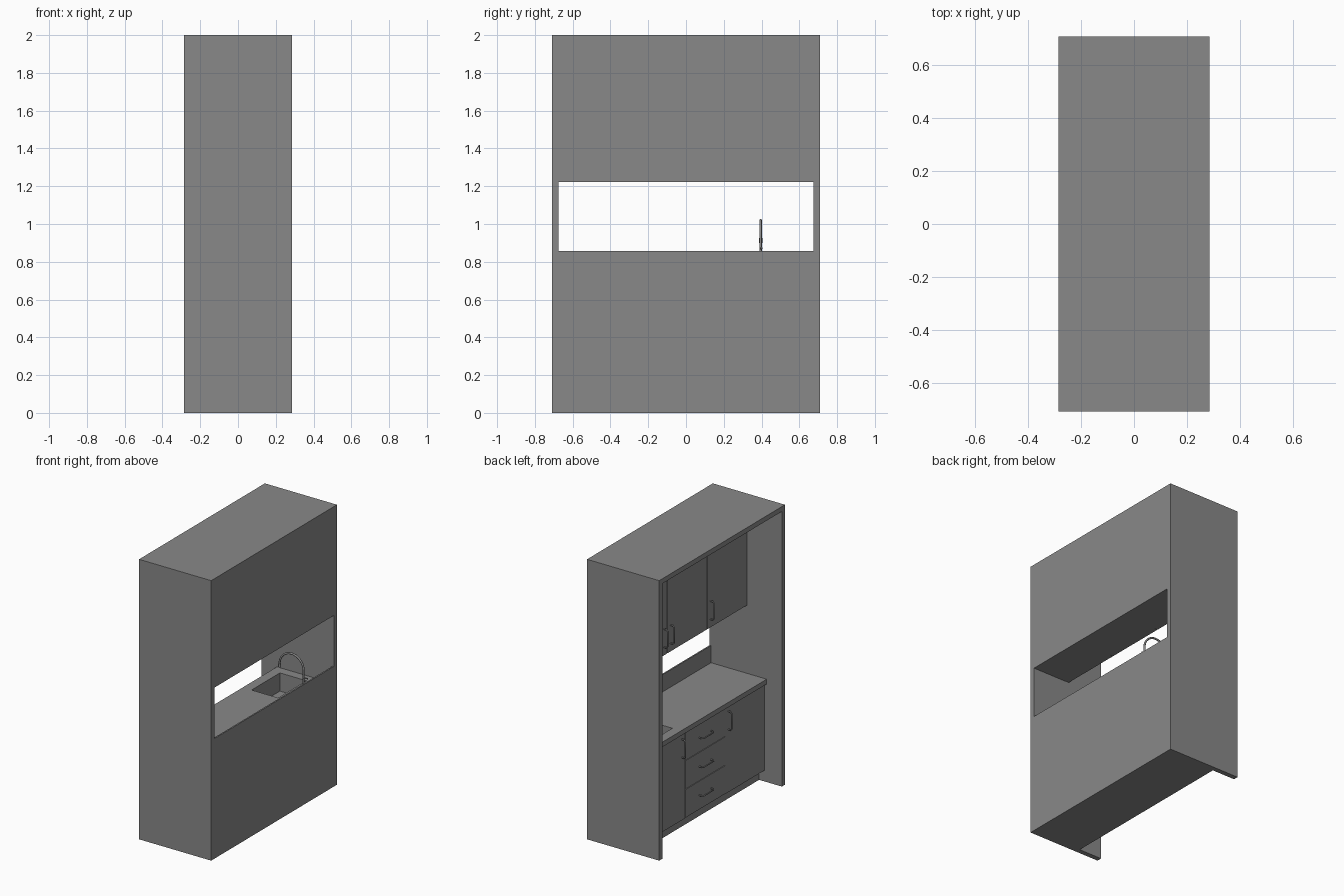
import bpy, bmesh, math
from mathutils import Vector

default = bpy.data.objects.get("Cube")
if default:
    bpy.data.objects.remove(default, do_unlink=True)

# one grey for the whole unit
GREY = (0.25, 0.25, 0.25, 1)
grey = bpy.data.materials.new("plain grey")
grey.use_nodes = True
grey.diffuse_color = GREY
grey.node_tree.nodes["Principled BSDF"].inputs["Base Color"].default_value = GREY


def add(name, data):
    ob = bpy.data.objects.new(name, data)
    bpy.context.scene.collection.objects.link(ob)
    data.materials.append(grey)
    return ob


def box(name, lo, hi, open_top=False):
    lo, hi = Vector(lo), Vector(hi)
    bm = bmesh.new()
    bmesh.ops.create_cube(bm, size=1)
    for v in bm.verts:
        v.co = (lo + hi) / 2 + v.co * (hi - lo)
    if open_top:
        top = [f for f in bm.faces if f.normal.z > 0.5]
        bmesh.ops.delete(bm, geom=top, context='FACES_ONLY')
        bmesh.ops.reverse_faces(bm, faces=bm.faces)
    mesh = bpy.data.meshes.new(name)
    bm.to_mesh(mesh)
    bm.free()
    return add(name, mesh)


def bake(ob):
    """Replace an object by its evaluated mesh."""
    bpy.context.view_layer.update()
    deps = bpy.context.evaluated_depsgraph_get()
    mesh = bpy.data.meshes.new_from_object(ob.evaluated_get(deps))
    name = ob.name
    bpy.data.objects.remove(ob, do_unlink=True)
    new = bpy.data.objects.new(name, mesh)
    bpy.context.scene.collection.objects.link(new)
    if not mesh.materials:
        mesh.materials.append(grey)
    return new


def tube(name, points, radius):
    curve = bpy.data.curves.new(name, 'CURVE')
    curve.dimensions = '3D'
    curve.bevel_depth = radius
    curve.bevel_resolution = 2
    curve.use_fill_caps = True
    line = curve.splines.new('POLY')
    line.points.add(len(points) - 1)
    for p, co in zip(line.points, points):
        p.co = (*co, 1)
    ob = bake(add(name, curve))
    ob.data.shade_smooth()
    bpy.context.view_layer.objects.active = ob
    ob.select_set(True)
    bpy.ops.object.shade_smooth_by_angle(angle=math.radians(50))
    ob.select_set(False)
    return ob


def handle(name, x, y, z, upright=True, half=0.065):
    """Bow handle standing out from a front at x."""
    profile = [(-half, 0), (-half, 0.018), (-half * 0.85, 0.028),
               (half * 0.85, 0.028), (half, 0.018), (half, 0)]
    tube(name, [(x - d, y, z + t) if upright else (x - d, y + t, z)
                for t, d in profile], 0.005)


X, Y, IN = 0.285, 0.71, 0.675      # outer half sizes, inner half width
BACK = 0.275                       # inner face of the back panels
COUNTER = 0.735
THIRD = IN / 3
GAP = 0.002

# outer case
box("top_panel", (-X, -Y, 1.965), (X, Y, 2))
for side, s in (("left", 1), ("right", -1)):
    box(side + "_side_panel", (-X, min(s * IN, s * Y), 0), (X, max(s * IN, s * Y), 1.965))
box("lower_back_panel", (BACK, -IN, 0), (X, IN, 0.858))
box("upper_back_panel", (BACK, -IN, 1.222), (X, IN, 1.965))

# carcasses
box("plinth", (-0.105, -IN, 0), (BACK, IN, 0.08))
box("base_floor", (-0.132, -IN, 0.08), (BACK, IN, 0.1))
box("upper_cabinet", (0.01, -IN, 1.222), (BACK, IN, 1.965))
for i in range(4):
    y = -IN + i * 2 * THIRD
    y0, y1 = max(y - 0.01, -IN), min(y + 0.01, IN)
    box("base_divider", (-0.132, y0, 0.1), (BACK, y1, 0.7))

# worktop with sink opening
SINK_LO, SINK_HI = (-0.096, 0.29), (0.113, 0.61)
worktop = box("worktop", (-0.165, -IN, 0.7), (BACK, IN, COUNTER))
cutter = box("sink_cutter", (*SINK_LO, 0.6), (*SINK_HI, 0.8))
cutter.hide_render = True
cut = worktop.modifiers.new("sink", 'BOOLEAN')
cut.operation = 'DIFFERENCE'
cut.solver = 'EXACT'
cut.object = cutter
bake(worktop)
bpy.data.objects.remove(cutter, do_unlink=True)
box("sink_basin", (*SINK_LO, COUNTER - 0.13), (*SINK_HI, 0.7), open_top=True)

# fronts: three bays below and above
for i, bay in enumerate(("right", "middle", "left")):
    y0 = -IN + i * 2 * THIRD + GAP
    y1 = y0 + 2 * THIRD - 2 * GAP
    box(bay + "_upper_door", (-0.01, y0, 1.222), (0.01, y1, 1.963))
    if bay == "middle":
        step = (0.698 - 0.082) / 3
        for k in range(3):
            z0 = 0.082 + k * step
            box("drawer_front", (-0.151, y0, z0 + GAP), (-0.132, y1, z0 + step - GAP))
            handle("drawer_handle", -0.151, 0, z0 + step / 2, upright=False)
    else:
        box(bay + "_base_door", (-0.151, y0, 0.082), (-0.132, y1, 0.698))

for y in (-0.262, 0.262):
    handle("base_door_handle", -0.151, y, 0.595)
for y in (-0.262, 0.188, 0.262):
    handle("upper_door_handle", -0.01, y, 1.345)

# swan neck tap
TX, TY, R = 0.242, 0.395, 0.095
arc = [(TX - R + R * math.cos(a), TY, 0.925 + R * math.sin(a))
       for a in (math.pi * k / 16 for k in range(17))]
tube("tap_neck", [(TX, TY, COUNTER)] + arc + [(TX - 2 * R, TY, 0.915)], 0.007)
tube("tap_spout_end", [(TX - 2 * R, TY, 0.925), (TX - 2 * R, TY, 0.9)], 0.009)
tube("tap_base", [(TX, TY, COUNTER), (TX, TY, 0.8)], 0.012)
tube("tap_lever", [(TX, TY, 0.87), (TX + 0.028, TY + 0.006, 0.872)], 0.005)
